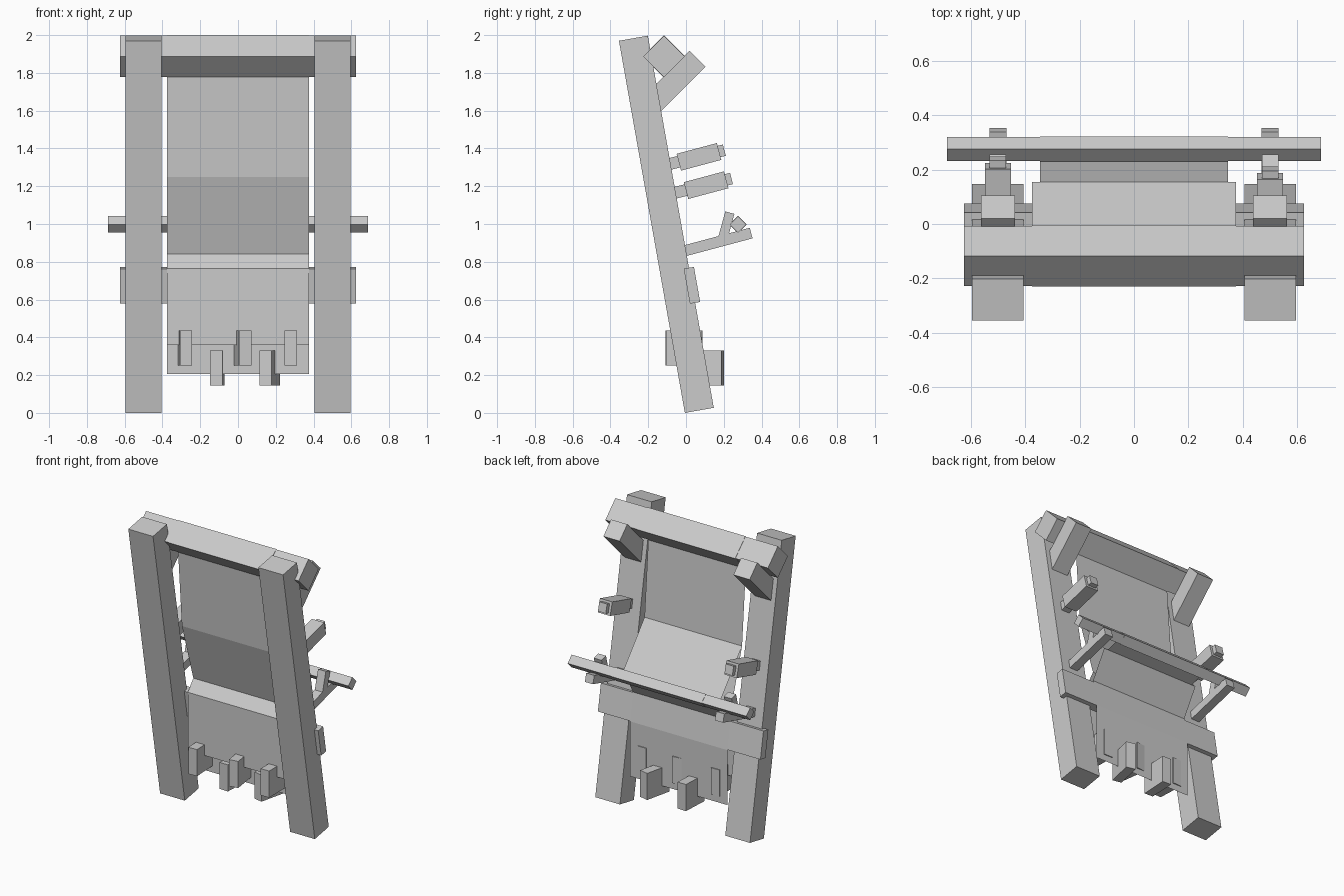
import bpy, bmesh, math
from mathutils import Vector

if "Cube" in bpy.data.objects:
    bpy.data.objects.remove(bpy.data.objects["Cube"])


def make_object(name, bm):
    bmesh.ops.recalc_face_normals(bm, faces=bm.faces)
    mesh = bpy.data.meshes.new(name)
    bm.to_mesh(mesh)
    bm.free()
    obj = bpy.data.objects.new(name, mesh)
    bpy.context.collection.objects.link(obj)
    return obj


def prism(name, outline, x0, x1):
    """Extrude a (y, z) outline along x."""
    bm = bmesh.new()
    face = bm.faces.new([bm.verts.new((x0, y, z)) for y, z in outline])
    ext = bmesh.ops.extrude_face_region(bm, geom=[face])
    moved = [v for v in ext["geom"] if isinstance(v, bmesh.types.BMVert)]
    bmesh.ops.translate(bm, verts=moved, vec=(x1 - x0, 0, 0))
    return make_object(name, bm)


def bar(name, p, q, thick, xc, width):
    """Straight timber from p to q in the side plane."""
    p, q = Vector(p), Vector(q)
    d = (q - p).normalized()
    n = Vector((-d.y, d.x)) * thick / 2
    return prism(name, [p - n, q - n, q + n, p + n], xc - width / 2, xc + width / 2)


def diamond(name, y, z, r, half):
    return prism(name, [(y - r, z), (y, z - r), (y + r, z), (y, z + r)], -half, half)


def sheet(name, pts, half):
    """Single-layer cloth following a (y, z) path."""
    bm = bmesh.new()
    rows = [[bm.verts.new((x, y, z)) for x in (-half, half)] for y, z in pts]
    for (a, b), (c, d) in zip(rows, rows[1:]):
        bm.faces.new((a, b, d, c))
    return make_object(name, bm)


def weight(name, x, y, z0, z1, angle):
    bpy.ops.mesh.primitive_cube_add(size=1, location=(x, y, (z0 + z1) / 2),
                                    rotation=(0, 0, math.radians(angle)))
    obj = bpy.context.object
    obj.name = name
    obj.scale = (0.065, 0.19, z1 - z0)


# Leaning posts, beam brackets and heddle rod supports on both sides
for side, s in (("left", -1), ("right", 1)):
    x = 0.5 * s
    prism(side + "_post", [(-0.006, 0), (0.147, 0.027), (-0.202, 1.997), (-0.355, 1.97)],
          x - 0.095, x + 0.095)
    bar(side + "_bracket", (-0.205, 1.608), (0.062, 1.875), 0.12, x, 0.125)
    bar(side + "_arm", (-0.03, 0.852), (0.345, 0.952), 0.058, x, 0.062)
    bar(side + "_arm_fork", (0.195, 0.925), (0.232, 1.06), 0.05, x, 0.06)

# Pegs, set at different heights on each post
for side, x, dy, dz in (("right", 0.5, 0, 0), ("left", -0.5, 0.038, -0.15)):
    bar(side + "_peg_core", (-0.10 + dy, 1.314 + dz), (0.203 + dy, 1.391 + dz), 0.062, x, 0.06)
    bar(side + "_peg_block", (-0.038 + dy, 1.327 + dz), (0.175 + dy, 1.384 + dz), 0.092, x, 0.095)

# Horizontal timbers
diamond("top_beam", -0.117, 1.887, 0.11, 0.625)
diamond("top_beam_wrap", -0.117, 1.887, 0.113, 0.375)
diamond("heddle_rod", 0.275, 0.998, 0.044, 0.687)
diamond("heddle_rod_wrap", 0.275, 0.998, 0.0465, 0.345)
prism("lower_beam", [(-0.012, 0.763), (0.042, 0.773), (0.075, 0.587), (0.021, 0.578)], -0.625, 0.625)

# Woven cloth, then front warp over the lower beam and rear warp pulled to the rod
sheet("woven_cloth", [(-0.122, 1.78), (-0.08, 1.25)], 0.375)
sheet("front_warp", [(-0.08, 1.25), (0.045, 0.84), (-0.016, 0.765), (-0.016, 0.36)], 0.375)
sheet("rear_warp", [(-0.08, 1.25), (0.155, 0.965), (0.046, 0.778),
                    (0.079, 0.587), (0.079, 0.205)], 0.375)
sheet("heddle_strings", [(0.155, 0.965), (0.235, 0.99)], 0.345)

# Hanging weights
for i, (x, a) in enumerate(((-0.28, 3), (0.025, 8), (0.28, 0))):
    weight(f"front_weight_{i + 1}", x, -0.01, 0.25, 0.435, a)
for i, (x, a) in enumerate(((-0.11, -3), (0.168, -13))):
    weight(f"rear_weight_{i + 1}", x, 0.102, 0.145, 0.33, a)
